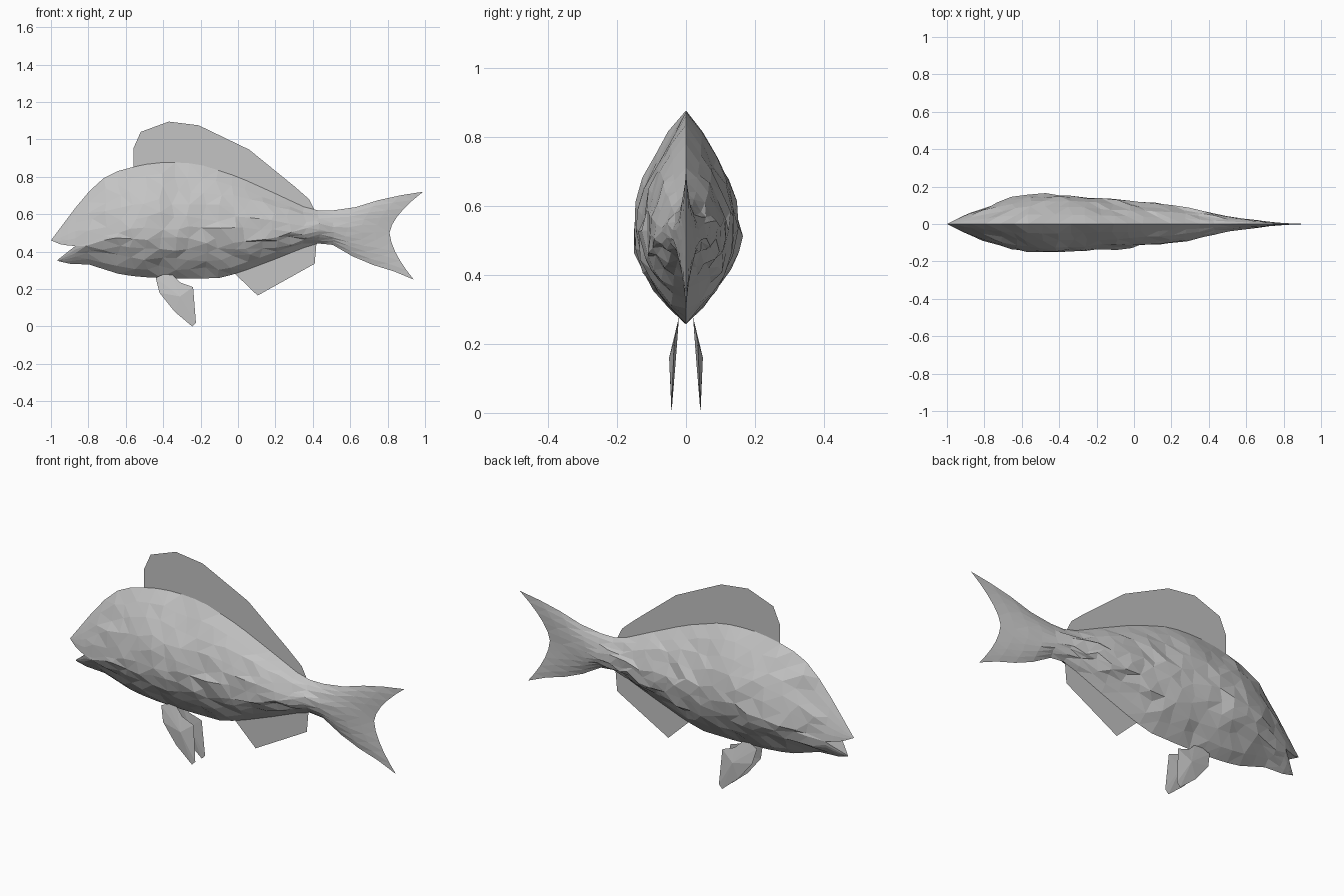
import bpy
import bmesh
import random

random.seed(4)
if "Cube" in bpy.data.objects:
    bpy.data.objects.remove(bpy.data.objects["Cube"], do_unlink=True)

grey = bpy.data.materials.new("plain grey")
grey.use_nodes = True
grey.diffuse_color = (0.55, 0.55, 0.55, 1)
grey.node_tree.nodes["Principled BSDF"].inputs["Base Color"].default_value = grey.diffuse_color


def finish(name, bm, closed=True):
    """Turn a bmesh into a flat-shaded grey object."""
    if closed:
        bmesh.ops.recalc_face_normals(bm, faces=bm.faces[:])
    mesh = bpy.data.meshes.new(name)
    bm.to_mesh(mesh)
    bm.free()
    mesh.materials.append(grey)
    obj = bpy.data.objects.new(name, mesh)
    bpy.context.collection.objects.link(obj)
    return obj


def curve(points, x):
    """Piecewise linear height or width at x."""
    if x <= points[0][0]:
        return points[0][1]
    for (x0, v0), (x1, v1) in zip(points, points[1:]):
        if x <= x1:
            return v0 + (v1 - v0) * (x - x0) / (x1 - x0)
    return points[-1][1]


# Body outlines: back, belly, side line, lower lip and half width
BACK = [(-1, .46), (-.82, .7), (-.71, .8), (-.62, .84), (-.45, .875), (-.3, .877), (-.2, .865),
        (0, .8), (.2, .71), (.35, .64), (.42, .62), (.52, .62), (.62, .635), (.8, .69), (.99, .72)]
BELLY = [(-.965, .35), (-.9, .335), (-.8, .332), (-.62, .275), (-.5, .263), (-.3, .256), (-.1, .258),
         (0, .285), (.2, .36), (.35, .42), (.45, .45), (.53, .43), (.62, .37), (.7, .335),
         (.82, .3), (.94, .25)]
SIDE = [(-1, .46), (-.94, .435), (-.87, .43), (-.7, .49), (-.5, .53), (-.1, .51), (.3, .52), (.8, .5)]
LOWER_LIP = [(-.965, .355), (-.87, .43)]
WIDTH = [(-1, 0), (-.9, .05), (-.8, .09), (-.7, .125), (-.6, .15), (-.5, .16), (-.4, .155),
         (-.2, .143), (0, .125), (.2, .105), (.4, .065), (.5, .042), (.6, .028), (.81, 0)]
LOWER_WIDTH = [(-.965, 0), (-.87, .064)]
CORNER, TAIL_START, TAIL_END = -.87, .5, .81
ROWS = 5


def section(x, upper):
    """Right-side points of one cross-section, from edge to side line."""
    u = max(0, (x - TAIL_START) / (TAIL_END - TAIL_START))
    spread = u * (.18 if upper else .13)       # lobes sweep back past the fork
    edge = curve(BACK if upper else BELLY, x + spread)
    in_jaw = not upper and x < CORNER
    side = curve(LOWER_LIP if in_jaw else SIDE, x)
    width = curve(LOWER_WIDTH if in_jaw else WIDTH, x)
    points = []
    for i in range(ROWS + 1):
        t = 1 - i / ROWS
        points.append((x + spread * t ** 1.6, width * (1 - t ** 1.75), side + (edge - side) * t))
    return points


# Body and tail, lofted as an upper and a lower half with an open mouth
bm = bmesh.new()
shared = [CORNER + (TAIL_END - CORNER) * i / 22 for i in range(23)]
for upper, jaw in ((True, [-1, -.95, -.91]), (False, [-.965, -.93, -.9])):
    lips = {}
    for sign in (-1, 1):
        grid = [[bm.verts.new((x, y * sign, z)) for x, y, z in section(s, upper)]
                for s in jaw + shared]
        for a, b in zip(grid, grid[1:]):
            for i in range(ROWS):
                bm.faces.new((a[i], b[i], b[i + 1], a[i + 1]))
        lips[sign] = [col[-1] for col in grid[:len(jaw) + 1]]
    for i in range(len(jaw)):                  # roof or floor of the mouth
        bm.faces.new((lips[-1][i], lips[-1][i + 1], lips[1][i + 1], lips[1][i]))
bmesh.ops.remove_doubles(bm, verts=bm.verts[:], dist=.0005)

# Uneven hand-cut facets
for v in bm.verts:
    loose = min(1, abs(v.co.y) / .07)
    if loose > .01 and v.co.x > CORNER:
        v.co.x += random.uniform(-.02, .02) * loose
        v.co.z += random.uniform(-.018, .018) * loose
        v.co.y *= random.uniform(.94, 1.04)
bmesh.ops.recalc_face_normals(bm, faces=bm.faces[:])
bmesh.ops.triangulate(bm, faces=bm.faces[:], quad_method='SHORT_EDGE')
finish("body_and_tail", bm)


def sheet_fin(name, outline):
    """Flat fin on the centre plane."""
    bm = bmesh.new()
    face = bm.faces.new([bm.verts.new((x, 0, z)) for x, z in outline])
    bmesh.ops.triangulate(bm, faces=[face])
    finish(name, bm, closed=False)


sheet_fin("dorsal_fin", [(-.56, .83), (-.56, .95), (-.52, 1.04), (-.37, 1.095), (-.21, 1.075),
                         (.06, .945), (.3, .75), (.38, .68), (.415, .61), (.2, .69), (0, .78),
                         (-.2, .845), (-.35, .855)])
sheet_fin("anal_fin", [(-.02, .285), (.105, .165), (.41, .335), (.42, .45), (.3, .42), (.1, .34)])

# Pelvic fins: thin leaf shapes hanging under the belly
PELVIC = [(-.44, .26), (-.4, .278), (-.35, .275), (-.31, .235), (-.24, .21), (-.225, .02),
          (-.245, 0), (-.34, .08), (-.42, .18)]
BOW = [(0, .042), (.1, .041), (.2, .036), (.28, .02)]
for name, sign in (("left_pelvic_fin", 1), ("right_pelvic_fin", -1)):
    bm = bmesh.new()
    rim = [bm.verts.new((x, sign * curve(BOW, z), z)) for x, z in PELVIC]
    for bulge in (-.01, .01):
        hub = bm.verts.new((-.31, sign * (.039 + bulge), .16))
        for a, b in zip(rim, rim[1:] + rim[:1]):
            bm.faces.new((hub, a, b))
    finish(name, bm)
